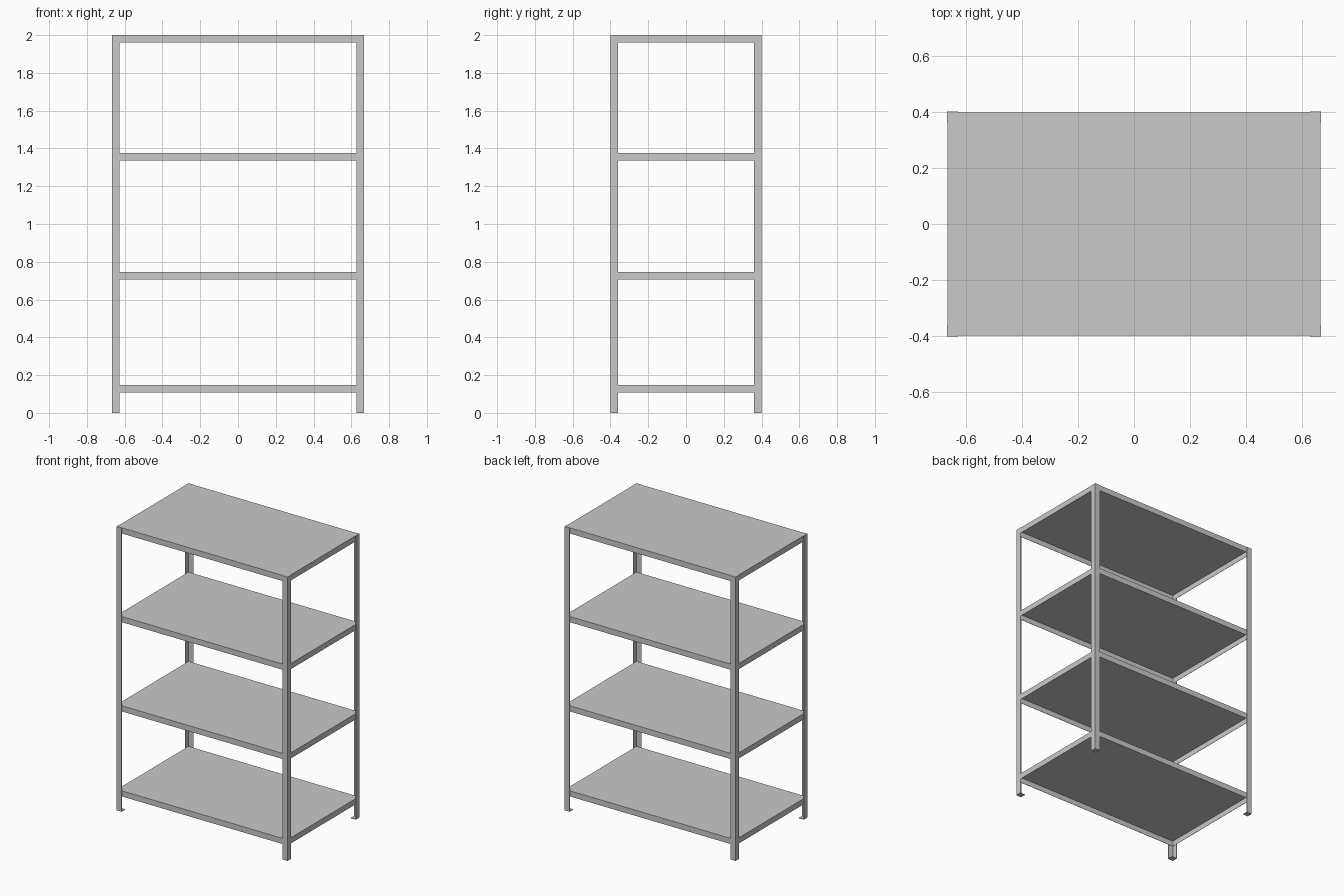
import bpy
import bmesh

if "Cube" in bpy.data.objects:
    bpy.data.objects.remove(bpy.data.objects["Cube"], do_unlink=True)

HALF_X, HALF_Y, HEIGHT = 0.667, 0.4, 2.0
LEG, SHEET, LIP = 0.04, 0.0027, 0.04

steel = bpy.data.materials.new("grey steel")
steel.use_nodes = True
grey = (0.585, 0.585, 0.585, 1)
steel.diffuse_color = grey
steel.node_tree.nodes["Principled BSDF"].inputs["Base Color"].default_value = grey


def finish(name, bm):
    """Turn a bmesh into a named steel object."""
    bmesh.ops.recalc_face_normals(bm, faces=bm.faces)
    mesh = bpy.data.meshes.new(name)
    bm.to_mesh(mesh)
    bm.free()
    mesh.materials.append(steel)
    bpy.context.collection.objects.link(bpy.data.objects.new(name, mesh))


def prism(outline, bottom, top):
    """Extrude a flat outline straight up between two heights."""
    bm = bmesh.new()
    base = bm.faces.new([bm.verts.new((x, y, bottom)) for x, y in outline])
    grown = bmesh.ops.extrude_face_region(bm, geom=[base])["geom"]
    for v in grown:
        if isinstance(v, bmesh.types.BMVert):
            v.co.z = top
    bmesh.ops.recalc_face_normals(bm, faces=bm.faces)
    return bm


def rectangle(x0, y0, x1, y1):
    return [(x0, y0), (x1, y0), (x1, y1), (x0, y1)]


def tray(outline, top):
    """Folded sheet shelf: a thin deck with a lip hanging down all round."""
    bm = prism(outline, top - LIP, top)
    under = min(bm.faces, key=lambda f: f.calc_center_median().z)
    bmesh.ops.inset_region(bm, faces=[under], thickness=SHEET)
    grown = bmesh.ops.extrude_face_region(bm, geom=[under])["geom"]
    for v in grown:
        if isinstance(v, bmesh.types.BMVert):
            v.co.z = top - SHEET
    if under.is_valid:
        bmesh.ops.delete(bm, geom=[under], context="FACES_ONLY")
    return bm


# Angle-iron legs with a small foot plate inside each corner
angle = [(0, 0), (LEG, 0), (LEG, SHEET), (SHEET, SHEET), (SHEET, LEG), (0, LEG)]
plate = rectangle(SHEET, SHEET, LEG, LEG)
for side, sx in (("left", 1), ("right", -1)):
    for end, sy in (("front", -1), ("back", 1)):
        def corner(outline):
            return [(sx * (HALF_X - x), sy * (HALF_Y - y)) for x, y in outline]
        finish(f"{end}_{side}_leg", prism(corner(angle), 0, HEIGHT))
        finish(f"{end}_{side}_foot", prism(corner(plate), 0, SHEET))

# Shelves fitted between the legs
x, y = HALF_X - SHEET, HALF_Y - SHEET
shelf_tops = {"bottom": 0.147, "lower": 0.746, "upper": 1.375, "top": HEIGHT}
for level, top in shelf_tops.items():
    finish(f"{level}_shelf", tray(rectangle(-x, -y, x, y), top))
